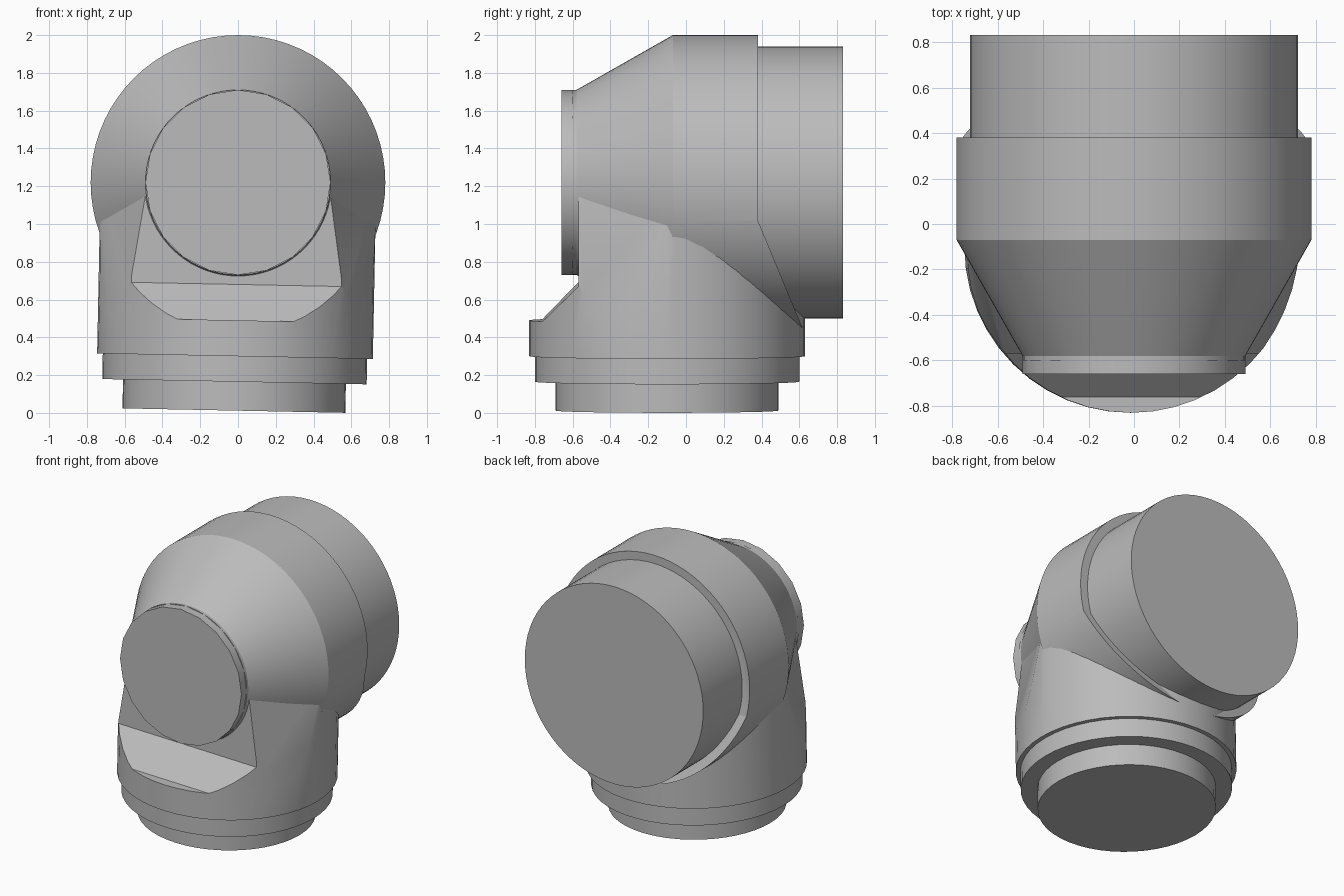
import bpy, bmesh, math
from mathutils import Matrix, Vector

cube = bpy.data.objects.get("Cube")
if cube:
    bpy.data.objects.remove(cube, do_unlink=True)

grey = bpy.data.materials.new("pipe_grey")
grey.use_nodes = True
grey.diffuse_color = (0.5, 0.5, 0.5, 1)
grey.node_tree.nodes["Principled BSDF"].inputs["Base Color"].default_value = (0.5, 0.5, 0.5, 1)


def add_object(name, bm):
    bmesh.ops.recalc_face_normals(bm, faces=bm.faces)
    mesh = bpy.data.meshes.new(name)
    bm.to_mesh(mesh)
    bm.free()
    obj = bpy.data.objects.new(name, mesh)
    bpy.context.collection.objects.link(obj)
    mesh.materials.append(grey)
    return obj


def lathe(profile, segs):
    """Closed solid turned around z from (radius, height) pairs."""
    bm = bmesh.new()
    rings = []
    for r, h in profile:
        angles = [2 * math.pi * (i + 0.0) / segs for i in range(segs)]
        rings.append([bm.verts.new((r * math.sin(a), -r * math.cos(a), h)) for a in angles])
    for low, high in zip(rings, rings[1:]):
        for i in range(segs):
            j = (i + 1) % segs
            bm.faces.new((low[i], low[j], high[j], high[i]))
    bm.faces.new(rings[0][::-1])
    bm.faces.new(rings[-1])
    return bm


def cut(obj, outline):
    """Remove a prism given by a (y, z) outline, running across x."""
    bm = bmesh.new()
    face = bm.faces.new([bm.verts.new((-1.5, y, z)) for y, z in outline])
    side = bmesh.ops.extrude_face_region(bm, geom=[face])["geom"]
    bmesh.ops.translate(bm, vec=(3, 0, 0), verts=[v for v in side if isinstance(v, bmesh.types.BMVert)])
    cutter = add_object("cutter", bm)
    cutter.hide_render = True
    mod = obj.modifiers.new("cut", "BOOLEAN")
    mod.operation = "DIFFERENCE"
    mod.solver = "EXACT"
    mod.object = cutter
    bpy.context.view_layer.objects.active = obj
    bpy.ops.object.modifier_apply(modifier=mod.name)
    bpy.data.objects.remove(cutter, do_unlink=True)


def smooth(obj):
    bpy.ops.object.select_all(action="DESELECT")
    obj.select_set(True)
    bpy.context.view_layer.objects.active = obj
    bpy.ops.object.shade_smooth_by_angle(angle=math.radians(25))


AXIS_Z = 1.22
# Turns the lathe axis from z to y, at the height of the main barrel
to_y = Matrix.Translation((0, 0, AXIS_Z)) @ Matrix.Rotation(-math.pi / 2, 4, "X")

# Main barrel with its tapered front; the back leans outward near the bottom
barrel_bm = lathe([(0.49, -0.6), (0.49, -0.58), (0.78, -0.07), (0.78, 0.7)], 72)
barrel_bm.transform(to_y)
barrel = add_object("barrel", barrel_bm)
cut(barrel, [(0.38, 2.3), (0.38, 1.02), (0.65, 0.37), (1.2, 0.37), (1.2, 2.3)])

# Coarse front plate and smooth rear collar
plate_bm = lathe([(0.49, -0.66), (0.49, -0.54)], 20)
plate_bm.transform(to_y)
front_plate = add_object("front_plate", plate_bm)
collar_bm = lathe([(0.72, 0.2), (0.72, 0.83)], 72)
collar_bm.transform(to_y)
rear_collar = add_object("rear_collar", collar_bm)

# Stepped vertical riser, narrowed toward the front plate on both sides
riser_bm = lathe([(0.59, 0.012), (0.59, 0.165), (0.70, 0.165), (0.70, 0.3),
                  (0.73, 0.3), (0.73, 1.2)], 48)
riser_bm.transform(Matrix.Translation((0, -0.1, 0)))
for s in (-1, 1):
    geom = riser_bm.verts[:] + riser_bm.edges[:] + riser_bm.faces[:]
    bmesh.ops.bisect_plane(riser_bm, geom=geom, plane_co=(s * 0.56, -0.57, 0.69),
                           plane_no=Vector((s * 0.216, -0.1, 0.033)).normalized(),
                           clear_outer=True)
    bmesh.ops.holes_fill(riser_bm, edges=[e for e in riser_bm.edges if e.is_boundary])
riser = add_object("riser", riser_bm)

# Sloping ledge cut in the front of the riser, then a slight sideways lean
cut(riser, [(-1.2, 0.49), (-0.76, 0.49), (-0.57, 0.68), (-0.57, 1.4), (-1.2, 1.4)])
pivot = Matrix.Translation((0, 0, 1.1))
riser.data.transform(pivot @ Matrix.Rotation(0.02, 4, "Y") @ pivot.inverted())

for part in (barrel, front_plate, rear_collar, riser):
    smooth(part)
